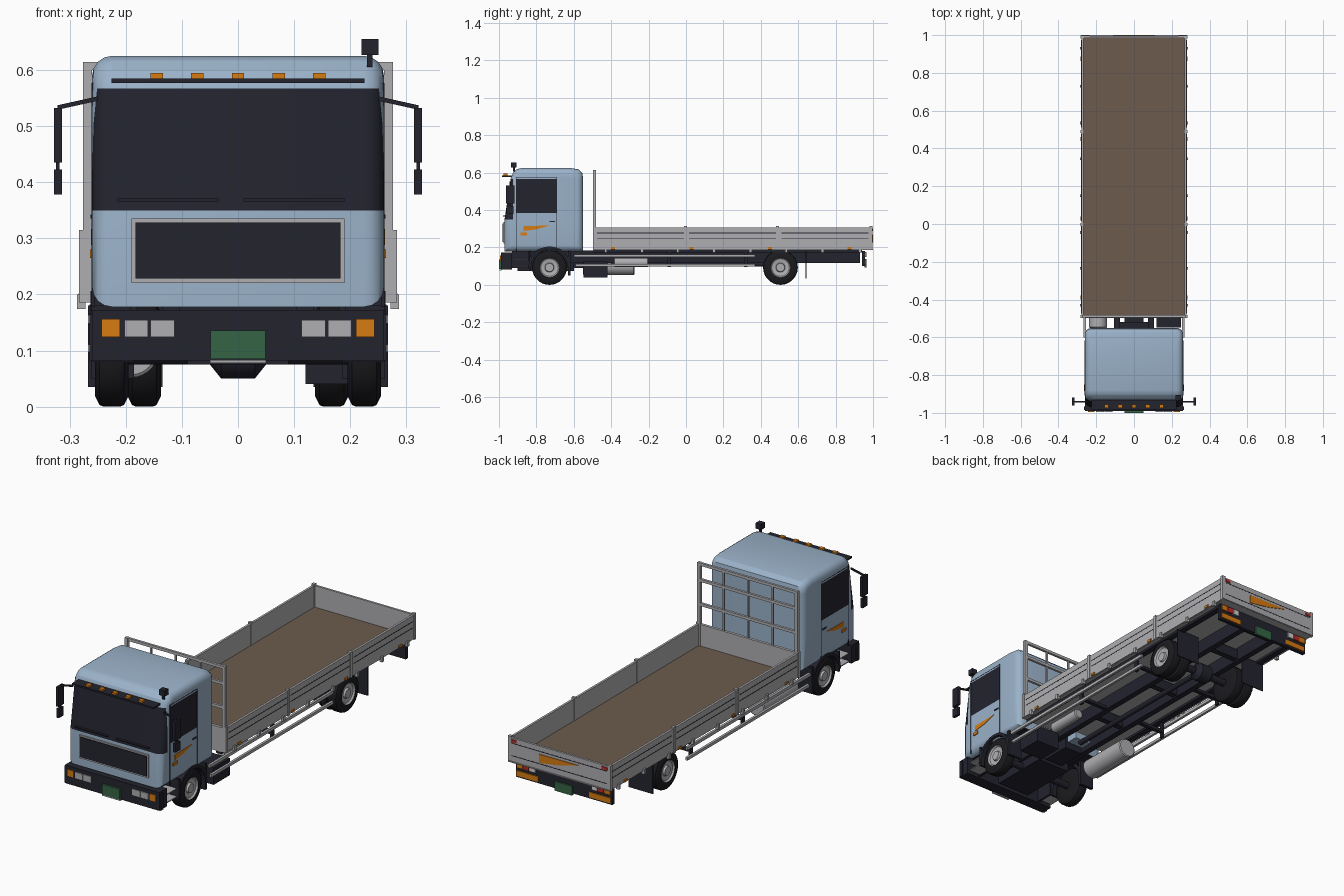
import bpy, bmesh, math
from mathutils import Vector

if "Cube" in bpy.data.objects:
    bpy.data.objects.remove(bpy.data.objects["Cube"])

def mat(name, r, g, b):
    m = bpy.data.materials.new(name)
    m.diffuse_color = (r, g, b, 1)
    m.use_nodes = True
    m.node_tree.nodes["Principled BSDF"].inputs["Base Color"].default_value = m.diffuse_color
    return m

BLUE = mat("cab_blue", .33, .45, .59)
GREY = mat("light_grey", .43, .43, .45)
DARK = mat("dark_trim", .017, .017, .028)
TYRE = mat("tyre_black", .011, .011, .014)
BROWN = mat("floor_brown", .15, .105, .075)
ORANGE = mat("lamp_orange", .68, .2, .006)
GREEN = mat("plate_green", .035, .13, .06)
RED = mat("lamp_red", .5, .025, .02)
WHITE = mat("lamp_white", .65, .65, .67)

def finish(name, bm, mats, smooth=False):
    bmesh.ops.recalc_face_normals(bm, faces=bm.faces)
    me = bpy.data.meshes.new(name)
    bm.to_mesh(me)
    bm.free()
    ob = bpy.data.objects.new(name, me)
    bpy.context.collection.objects.link(ob)
    for m in mats:
        me.materials.append(m)
    if smooth:
        bpy.ops.object.select_all(action='DESELECT')
        ob.select_set(True)
        bpy.context.view_layer.objects.active = ob
        bpy.ops.object.shade_smooth_by_angle(angle=math.radians(32))
    return ob

def boxes(name, m, items, mirror=False):
    """One object from boxes (x0, x1, y0, y1, z0, z1), optionally mirrored in x."""
    bm = bmesh.new()
    if mirror:
        items = list(items) + [(-b, -a, *r) for a, b, *r in items]
    for x0, x1, y0, y1, z0, z1 in items:
        vs = bmesh.ops.create_cube(bm, size=1)['verts']
        for v in vs:
            v.co = ((x0 + x1) / 2 + v.co.x * (x1 - x0), (y0 + y1) / 2 + v.co.y * (y1 - y0),
                    (z0 + z1) / 2 + v.co.z * (z1 - z0))
    return finish(name, bm, [m])

def prism(bm, pts, offset):
    """Extrude a flat polygon of 3D points along an offset."""
    f = bm.faces.new([bm.verts.new(p) for p in pts])
    ext = bmesh.ops.extrude_face_region(bm, geom=[f])['geom']
    bmesh.ops.translate(bm, vec=offset, verts=[g for g in ext if isinstance(g, bmesh.types.BMVert)])

def lathe(name, prof, pos, axis, mats, rule=None, n=28):
    """Spin (distance along axis, radius) around an axis direction."""
    bm = bmesh.new()
    q = Vector((0, 0, 1)).rotation_difference(Vector(axis))
    rings = []
    for d, r in prof:
        rings.append([bm.verts.new(Vector(pos) + q @ Vector((r * math.cos(t), r * math.sin(t), d)))
                      for t in (2 * math.pi * i / n for i in range(n))])
    for k in range(len(rings) - 1):
        for i in range(n):
            j = (i + 1) % n
            f = bm.faces.new((rings[k][i], rings[k][j], rings[k + 1][j], rings[k + 1][i]))
            f.material_index = rule(k) if rule else 0
    bm.faces.new(rings[0])
    bm.faces.new(rings[-1]).material_index = rule(len(rings)) if rule else 0
    return finish(name, bm, mats, True)

# Cab shell: side profile, rounded side edges, glass cut in
prof = [(-.55, .178), (-.97, .178), (-.97, .35), (-.937, .57), (-.925, .6), (-.905, .618), (-.88, .625),
        (-.62, .625), (-.575, .618), (-.555, .6), (-.55, .57)]
bm = bmesh.new()
prism(bm, [(-.26, y, z) for y, z in prof], (.52, 0, 0))
rim = [e for e in bm.edges if abs(e.verts[0].co.x - e.verts[1].co.x) < 1e-5]
bmesh.ops.bevel(bm, geom=rim, offset=.035, segments=4, profile=.5, affect='EDGES', clamp_overlap=False)
for co, no in [((0, 0, .35), (0, 0, 1)), ((0, 0, .385), (0, 0, 1)), ((0, 0, .567), (0, 0, 1)),
               ((0, -.925, 0), (0, 1, 0)), ((0, -.908, 0), (0, 1, 0)), ((0, -.69, 0), (0, 1, 0))]:
    bmesh.ops.bisect_plane(bm, geom=bm.verts[:] + bm.edges[:] + bm.faces[:], plane_co=co, plane_no=no)
for f in bm.faces:
    c = f.calc_center_median()
    screen = c.y < -.925 and .35 < c.z < .567
    window = abs(c.x) > .25 and -.908 < c.y < -.69 and .385 < c.z < .567
    f.material_index = 1 if screen or window else (2 if c.z < .179 else 0)
finish("cab", bm, [BLUE, DARK, DARK], True)

# Cab front: grille, visor, wipers, lamps
boxes("grille_frame", GREY, [(-.19, .19, -.977, -.965, .22, .335)])
boxes("grille_panel", DARK, [(-.183, .183, -.981, -.97, .228, .328)])
boxes("sun_visor", DARK, [(-.225, .225, -.985, -.925, .577, .585)])
boxes("roof_marker_lamps", ORANGE, [(x - .011, x + .011, -.975, -.955, .585, .595)
                                    for x in (-.145, -.0725, 0, .0725, .145)])
boxes("wipers", DARK, [(-.215, -.035, -.979, -.962, .366, .371), (.01, .19, -.979, -.962, .366, .371)])
boxes("beacon", DARK, [(.22, .25, -.935, -.905, .627, .655), (.23, .24, -.925, -.915, .605, .63)])
boxes("front_bumper", DARK, [(-.26, .26, -.99, -.93, .082, .172)])
boxes("bumper_ends", DARK, [(.24, .265, -.985, -.965, .082, .165)], True)
boxes("headlamps", GREY, [(.113, .156, -.995, -.985, .124, .154), (.16, .202, -.995, -.985, .124, .154)], True)
boxes("indicators", ORANGE, [(.21, .243, -.995, -.985, .124, .156)], True)
boxes("front_plate", GREEN, [(-.049, .049, -1, -.988, .085, .136)])
boxes("front_plate_holder", GREY, [(-.05, .05, -.997, -.987, .078, .083)])

# Mirrors
boxes("mirrors", DARK, [(.314, .328, -.962, -.918, .435, .532), (.314, .328, -.96, -.922, .378, .423),
                        (.318, .324, -.944, -.936, .42, .44)], True)
for s in (-1, 1):
    bm = bmesh.new()
    prism(bm, [(s * .25, -.944, .545), (s * .25, -.944, .553), (s * .322, -.944, .537), (s * .322, -.944, .529)],
          (0, .008, 0))
    finish("mirror_arm", bm, [DARK])

# Doors: seams, flash, marker, steps
boxes("door_seams", DARK, [(.255, .2608, -.908, -.905, .178, .575), (.255, .2608, -.692, -.689, .178, .575),
                           (.255, .2608, -.908, -.689, .574, .577)], True)
bm = bmesh.new()
for s in (-1, 1):
    prism(bm, [(s * .258, -.87, .288), (s * .258, -.87, .315), (s * .258, -.73, .317), (s * .258, -.8, .297)],
          (s * .004, 0, 0))
finish("door_flash", bm, [ORANGE])
boxes("door_marker", ORANGE, [(.255, .264, -.885, -.85, .265, .28)], True)
boxes("door_handle", DARK, [(.255, .263, -.73, -.7, .335, .342)], True)
boxes("cab_steps", GREY, [(.19, .255, -.92, -.845, .133, .138), (.19, .255, -.92, -.845, .093, .098)], True)
boxes("step_brackets", DARK, [(.18, .192, -.93, -.84, .09, .18)], True)

# Wheels
tyre = [(-.03, .04), (-.03, .074), (-.022, .09), (-.015, .093), (.015, .093), (.022, .09), (.03, .074),
        (.03, .053), (.022, .047), (.018, .025), (.028, .022), (.028, .008)]
for s in (-1, 1):
    for nm, x, y in (("front_wheel", .225, -.73), ("rear_outer_wheel", .225, .505), ("rear_inner_wheel", .167, .505)):
        lathe(nm, tyre, (s * x, y, .093), (s, 0, 0), [TYRE, GREY], lambda k: int(k >= 7))
    # Front wheel arch
    bm = bmesh.new()
    arc = [math.pi * i / 12 for i in range(13)]
    ring = [(r * math.cos(t), r * math.sin(t)) for r, ts in ((.113, arc), (.098, arc[::-1])) for t in ts]
    prism(bm, [(s * .185, -.73 + a, .093 + b) for a, b in ring], (s * .078, 0, 0))
    finish("front_wheel_arch", bm, [DARK])
boxes("front_arch_flaps", DARK, [(.185, .262, -.632, -.617, .05, .18), (.185, .262, -.838, -.828, .08, .18)], True)
boxes("rear_mudflaps", DARK, [(.135, .267, .638, .643, .035, .18)], True)

# Chassis and running gear
boxes("chassis_rails", DARK, [(.075, .105, -.9, .93, .118, .185)], True)
boxes("cross_members", DARK, [(-.08, .08, y, y + .03, .125, .175) for y in (-.55, -.2, .2, .65, .9)])
boxes("subframe_edges", DARK, [(.225, .255, -.495, .94, .174, .188)], True)
boxes("engine", DARK, [(-.09, .09, -.9, -.6, .075, .18), (-.05, .05, -.6, -.45, .09, .16)])
boxes("gearbox_cover", BLUE, [(-.045, .045, -.44, -.38, .115, .15)])
for y in (-.73, .505):
    lathe("axle", [(-.2, .018), (.2, .018)], (0, y, .093), (1, 0, 0), [DARK], n=12)
lathe("differential", [(-.05, .02), (-.03, .045), (.03, .045), (.05, .02)], (0, .505, .095), (1, 0, 0), [DARK], n=16)
lathe("drive_shaft", [(-.4, .013), (.5, .013)], (0, 0, .11), (0, 1, 0), [DARK], n=12)
lathe("fuel_tank", [(0, .043), (.004, .048), (.27, .048), (.274, .043)], (-.19, -.55, .1), (0, 1, 0), [GREY])
lathe("silencer", [(0, .02), (.004, .025), (.18, .025), (.184, .02)], (.175, -.385, .12), (0, 1, 0), [GREY])
boxes("battery_box", DARK, [(.12, .25, -.548, -.42, .04, .125)])
boxes("side_guards", GREY, [(.255, .267, -.6, .37, .148, .163), (.255, .267, -.59, .37, .097, .111)], True)
boxes("guard_brackets", DARK, [(.1, .256, y, y + .02, .12, .135) for y in (-.1, .31)]
      + [(.245, .256, y, y + .02, .095, .18) for y in (-.1, .31)], True)

# Cargo bed
boxes("bed_base", GREY, [(-.272, .272, -.498, .995, .186, .196)])
boxes("bed_floor", BROWN, [(-.268, .268, -.485, .985, .196, .201)])
boxes("side_boards", GREY, [(.268, .279, -.498, .995, .188, .308)], True)
boxes("end_boards", GREY, [(-.27, .27, .985, .996, .188, .308), (-.27, .27, -.498, -.484, .188, .308)])
boxes("bed_posts", GREY, [(.266, .283, y - .008, y + .008, .186, .315) for y in (-.49, -.003, .49, .989)], True)
boxes("board_grooves", DARK, [(.275, .2796, a, a + .465, z, z + .004) for a in (-.475, .015, .51) for z in (.245, .276)],
      True)
boxes("tailgate_grooves", DARK, [(-.262, .262, .99, .9966, z, z + .004) for z in (.218, .28)])
boxes("bed_latches", GREY, [(.272, .287, y - .007, y + .007, .174, .2)
                            for y in (-.43, -.235, -.045, .15, .345, .535, .73, .93)], True)
boxes("side_markers", ORANGE, [(.272, .284, y - .011, y + .011, .19, .202) for y in (-.39, .03, .45, .875)], True)

# Headboard frame behind the cab
boxes("headboard_posts", GREY, [(.26, .276, -.497, -.481, .19, .614)], True)
boxes("headboard_rails", GREY, [(-.265, .265, -.495, -.483, z, z + .014) for z in (.6, .52, .4)])
boxes("headboard_bars", GREY, [(x - .005, x + .005, -.493, -.485, .3, .605) for x in (-.135, 0, .135)])

# Tail: lamp bar, lamps, plate, decal
boxes("rear_bar", DARK, [(-.265, .265, .94, .958, .138, .182), (-.265, .265, .94, .958, .1, .14)])
for nm, m, a, b in (("rear_indicators", ORANGE, .225, .258), ("brake_lamps", RED, .19, .222),
                    ("reverse_lamps", WHITE, .155, .187)):
    boxes(nm, m, [(a, b, .95, .966, .15, .177)], True)
boxes("rear_reflectors", ORANGE, [(.14, .258, .95, .963, .108, .134)], True)
boxes("rear_plate", GREEN, [(-.048, .048, .955, .966, .092, .138)])
boxes("tailgate_lamps", RED, [(.235, .265, .99, .999, .287, .301)], True)
bm = bmesh.new()
prism(bm, [(.11, .994, .226), (.11, .994, .268), (-.11, .994, .27), (.01, .994, .24)], (0, .005, 0))
finish("tailgate_flash", bm, [ORANGE])
boxes("tail_edge", GREY, [(-.28, .28, .99, 1, .187, .192)])
